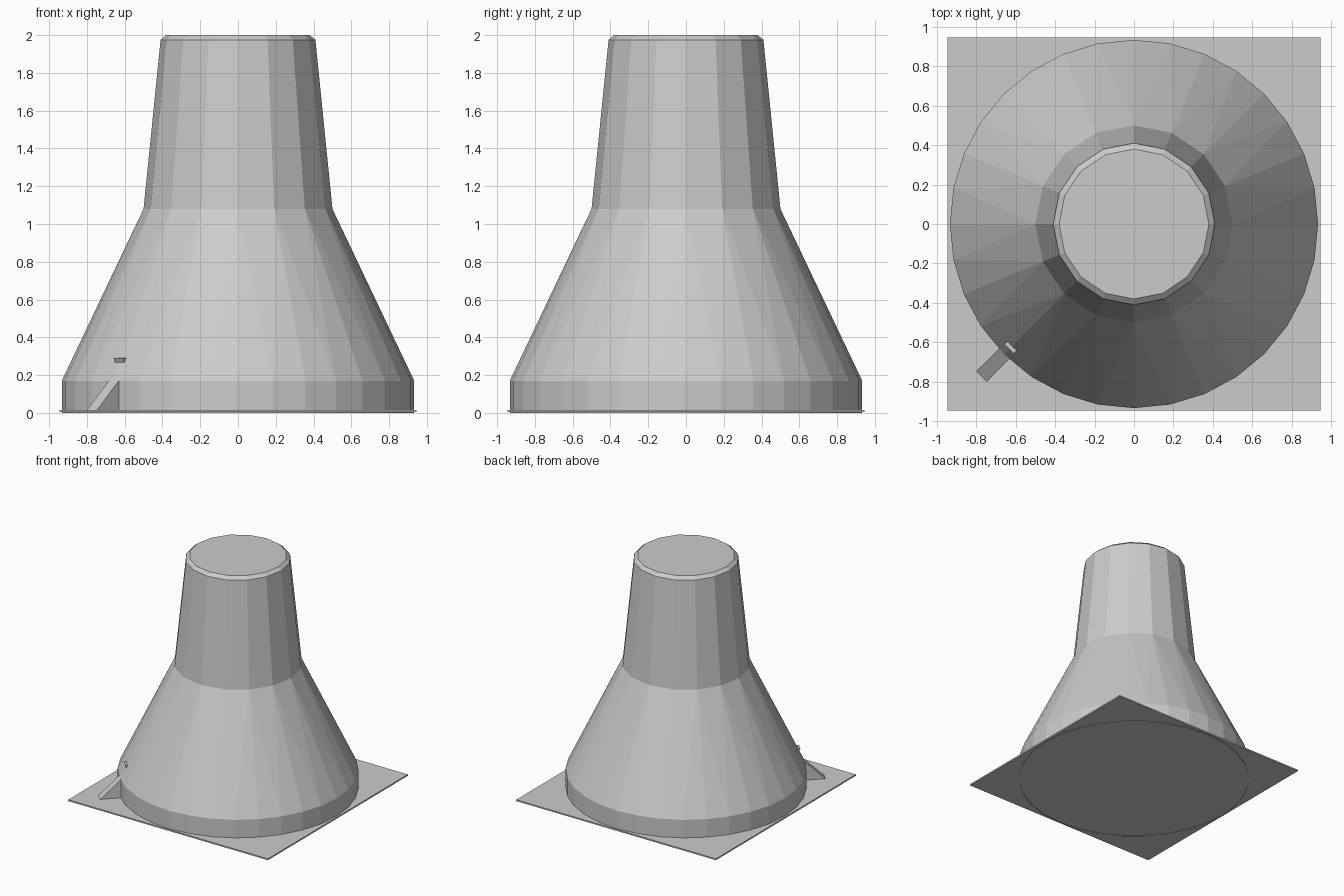
import bpy, bmesh
from math import sin, cos, pi

if "Cube" in bpy.data.objects:
    bpy.data.objects.remove(bpy.data.objects["Cube"])


def finish(bm, name):
    bmesh.ops.recalc_face_normals(bm, faces=bm.faces)
    mesh = bpy.data.meshes.new(name)
    bm.to_mesh(mesh)
    bm.free()
    obj = bpy.data.objects.new(name, mesh)
    bpy.context.collection.objects.link(obj)
    return obj


def ring(bm, n, r, z):
    return [bm.verts.new((r * cos(2 * pi * i / n), r * sin(2 * pi * i / n), z))
            for i in range(n)]


def bridge(bm, a, b):
    n = len(a)
    for i in range(n):
        j = (i + 1) % n
        bm.faces.new((a[i], a[j], b[j], b[i]))


def radial_prism(name, section, width):
    """Extrude a (radius, height) section sideways, facing the front left corner."""
    bm = bmesh.new()
    s = 0.5 ** 0.5
    sides = [[bm.verts.new(((-r + t) * s, (-r - t) * s, z)) for r, z in section]
             for t in (-width / 2, width / 2)]
    bridge(bm, *sides)
    for side in sides:
        bm.faces.new(side)
    return finish(bm, name)


# Thin square ground plate
bm = bmesh.new()
bmesh.ops.create_cube(bm, size=1)
for v in bm.verts:
    v.co = (v.co.x * 1.89, v.co.y * 1.89, 0.010 + v.co.z * 0.012)
finish(bm, "ground_plate")

# Tower: 32-sided skirt narrowing to a 16-sided neck with a chamfered cap
bm = bmesh.new()
foot = ring(bm, 32, 0.933, 0.0)
skirt = ring(bm, 32, 0.933, 0.17)
neck = ring(bm, 16, 0.50, 1.08)
rim = ring(bm, 16, 0.41, 1.975)
cap = ring(bm, 16, 0.38, 2.0)
bridge(bm, foot, skirt)
for k in range(16):
    a, b, c = skirt[2 * k], skirt[2 * k + 1], skirt[(2 * k + 2) % 32]
    u, w = neck[k], neck[(k + 1) % 16]
    for tri in ((a, b, u), (b, w, u), (b, c, w)):
        bm.faces.new(tri)
bridge(bm, neck, rim)
bridge(bm, rim, cap)
bm.faces.new(cap)
finish(bm, "tower")

# Small entry ramp and the lip above it
radial_prism("ramp", [(1.10, 0.008), (0.92, 0.18), (0.92, 0.008)], 0.075)
radial_prism("ramp_lip", [(0.84, 0.29), (0.895, 0.29), (0.886, 0.268)], 0.068)
